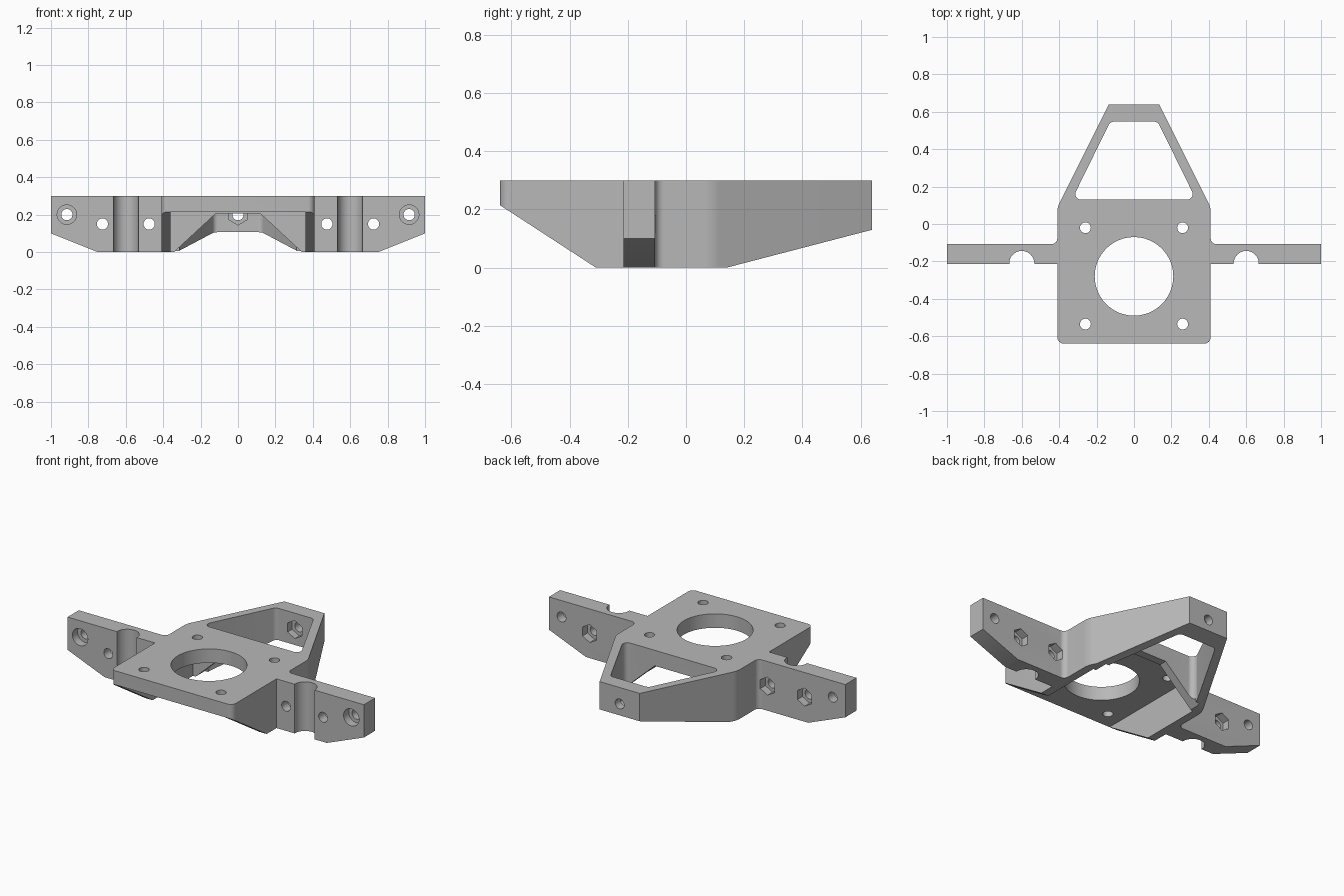
import bpy, bmesh, math
from mathutils import Vector

if "Cube" in bpy.data.objects:
    bpy.data.objects.remove(bpy.data.objects["Cube"], do_unlink=True)

grey = bpy.data.materials.new("light_grey")
grey.use_nodes = True
grey.diffuse_color = (0.48, 0.48, 0.48, 1)
grey.node_tree.nodes["Principled BSDF"].inputs["Base Color"].default_value = (0.48, 0.48, 0.48, 1)


def rounded(corners, steps=8):
    """Turn (a, b, radius) corners into a 2D outline with filleted corners."""
    out = []
    for i, (a, b, r) in enumerate(corners):
        p = Vector((a, b))
        if r == 0:
            out.append(p)
            continue
        u = (Vector(corners[i - 1][:2]) - p).normalized()
        v = (Vector(corners[(i + 1) % len(corners)][:2]) - p).normalized()
        half = u.angle(v) / 2
        centre = p + (u + v).normalized() * (r / math.sin(half))
        s = p + u * (r / math.tan(half)) - centre
        e = p + v * (r / math.tan(half)) - centre
        for k in range(steps + 1):
            out.append(centre + (s * (1 - k / steps) + e * (k / steps)).normalized() * r)
    return out


def mirrored(half):
    return half + [(-a, b, r) for a, b, r in reversed(half)]


def ring(a, b, r, n=32, start=0.0):
    return [(a + r * math.cos(start + math.tau * k / n),
             b + r * math.sin(start + math.tau * k / n)) for k in range(n)]


def prism(name, outline, axis, lo, hi):
    """Extrude a 2D outline along an axis."""
    place = {"x": lambda a, b, t: (t, a, b),
             "y": lambda a, b, t: (a, t, b),
             "z": lambda a, b, t: (a, b, t)}[axis]
    bm = bmesh.new()
    low = [bm.verts.new(place(a, b, lo)) for a, b in outline]
    high = [bm.verts.new(place(a, b, hi)) for a, b in outline]
    n = len(low)
    bm.faces.new(low)
    bm.faces.new(high)
    for i in range(n):
        j = (i + 1) % n
        bm.faces.new((low[i], low[j], high[j], high[i]))
    bmesh.ops.recalc_face_normals(bm, faces=bm.faces)
    mesh = bpy.data.meshes.new(name)
    bm.to_mesh(mesh)
    bm.free()
    obj = bpy.data.objects.new(name, mesh)
    bpy.context.collection.objects.link(obj)
    return obj


# Body: plate, wings and rear frame in one outline
body = prism("mounting_bracket", rounded(mirrored([
    (0.41, -0.64, 0.035), (0.41, -0.215, 0), (1, -0.215, 0), (1, -0.107, 0),
    (0.41, -0.107, 0.03), (0.41, 0.09, 0.12), (0.135, 0.64, 0)])), "z", 0, 0.3)
body.data.materials.append(grey)

cutters = []


def cut(*args):
    cutters.append(prism(*args))


# Slanted undersides at front and rear
cut("front_slope", [(-0.72, 0.267), (-0.72, -0.2), (-0.156, -0.1)], "x", -0.6, 0.6)
cut("rear_slope", [(0.72, 0.151), (0.72, -0.2), (-0.06, -0.052)], "x", -0.6, 0.6)
# Pocket below the plate, and the opening in the wall behind it
cut("pocket", [(-0.36, -0.1), (0.36, -0.1), (0.36, 0.215), (-0.36, 0.215)], "y", -0.8, 0.08)
cut("wall_opening", [(-0.45, -0.1), (0.45, -0.1), (0.12, 0.205), (-0.12, 0.205)], "y", 0.04, 0.16)
# Window in the rear frame
cut("frame_window", rounded(mirrored([(0.332, 0.13, 0.03), (0.127, 0.547, 0.03)])), "z", -0.1, 0.4)
# Large round hole in the plate
cut("centre_hole", ring(0, -0.28, 0.21, 64), "z", 0.1, 0.4)
# Rear bar screw hole and nut trap
cut("rear_screw_hole", ring(0, 0.2, 0.03), "y", 0.5, 0.7)
cut("rear_nut_trap", ring(0, 0.2, 0.055, 6, math.pi / 2), "y", 0.5, 0.59)

for s in (-1, 1):
    for y in (-0.02, -0.535):
        cut("plate_hole", ring(s * 0.26, y, 0.029), "z", 0.1, 0.4)
    # Wing: tapered tip, rod groove, screw holes, nut traps
    cut("wing_taper", [(s * 1.1, 0.14), (s * 1.1, -0.2), (s * 0.5, -0.1)], "y", -0.4, 0.0)
    cut("rod_groove", ring(s * 0.6, -0.211, 0.067, 40), "z", -0.1, 0.4)
    cut("tip_hole", ring(s * 0.915, 0.2, 0.03), "y", -0.3, 0.0)
    cut("tip_counterbore", ring(s * 0.915, 0.2, 0.052), "y", -0.3, -0.165)
    for x in (0.475, 0.725):
        cut("wing_hole", ring(s * x, 0.15, 0.03), "y", -0.3, 0.0)
        cut("wing_nut_trap", ring(s * x, 0.15, 0.055, 6, math.pi / 2), "y", -0.155, -0.05)

# Carve everything, then discard the cutters
for c in cutters:
    m = body.modifiers.new(c.name, "BOOLEAN")
    m.operation = "DIFFERENCE"
    m.solver = "EXACT"
    m.object = c
    c.hide_render = True
bpy.context.view_layer.update()
carved = bpy.data.meshes.new_from_object(body.evaluated_get(bpy.context.evaluated_depsgraph_get()))
body.modifiers.clear()
body.data = carved
for c in cutters:
    bpy.data.objects.remove(c, do_unlink=True)
carved.materials.clear()
carved.materials.append(grey)
for f in carved.polygons:
    f.material_index = 0

bpy.ops.object.select_all(action="DESELECT")
body.select_set(True)
bpy.context.view_layer.objects.active = body
bpy.ops.object.shade_smooth_by_angle(angle=math.radians(25))
